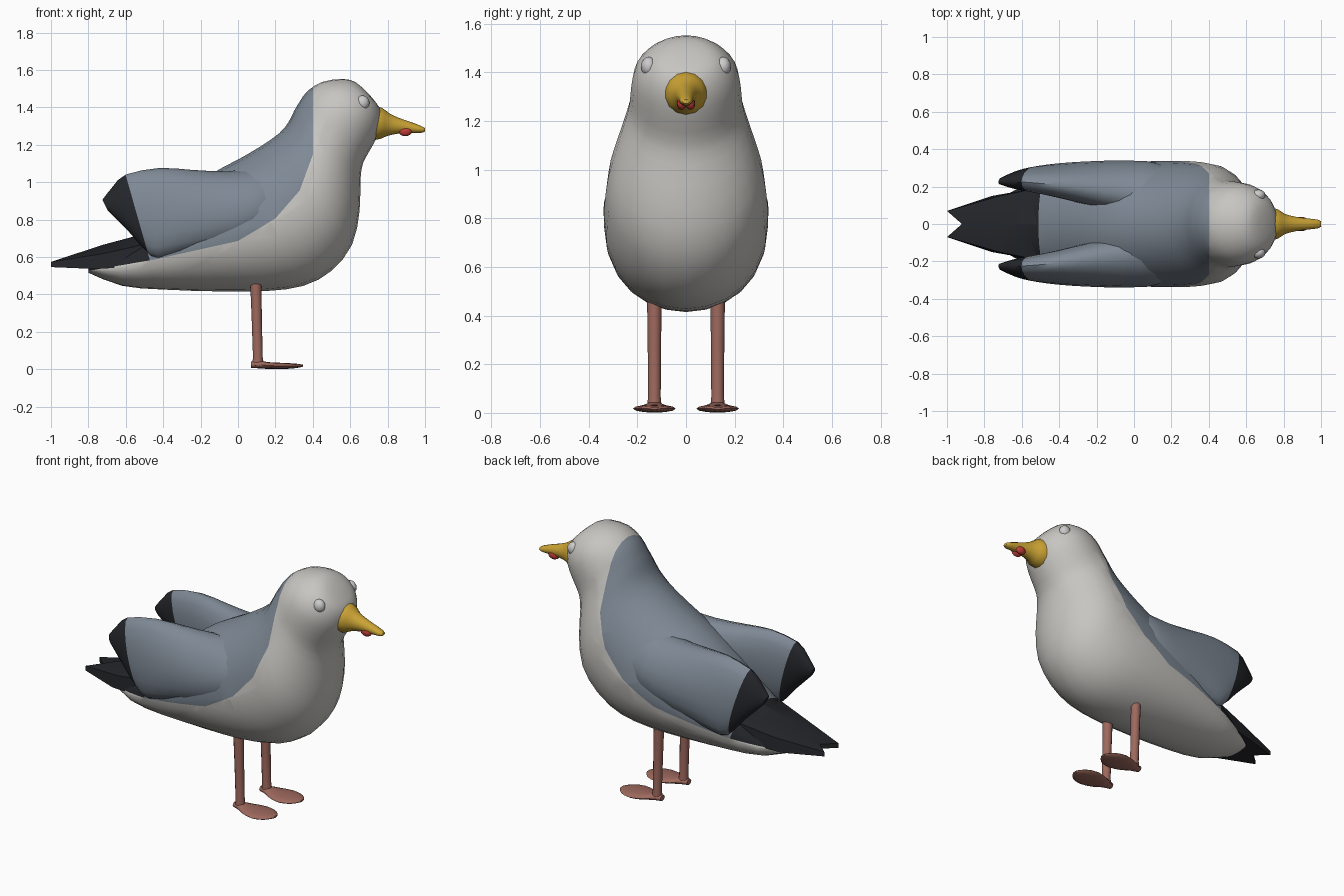
import bpy, bmesh, math
from mathutils import Vector

if "Cube" in bpy.data.objects:
    bpy.data.objects.remove(bpy.data.objects["Cube"])


def material(name, rgb):
    m = bpy.data.materials.new(name)
    m.diffuse_color = (*rgb, 1)
    m.use_nodes = True
    m.node_tree.nodes["Principled BSDF"].inputs["Base Color"].default_value = m.diffuse_color
    return m


WHITE = material("pale_feathers", (0.57, 0.56, 0.53))
SLATE = material("slate_feathers", (0.21, 0.25, 0.30))
BLACK = material("black_feathers", (0.018, 0.019, 0.023))
YELLOW = material("beak_yellow", (0.60, 0.37, 0.035))
RED = material("spot_red", (0.55, 0.05, 0.04))
PINK = material("leg_pink", (0.34, 0.14, 0.11))


def finish(name, bm, mats, angle=50):
    bmesh.ops.recalc_face_normals(bm, faces=bm.faces[:])
    me = bpy.data.meshes.new(name)
    bm.to_mesh(me)
    bm.free()
    ob = bpy.data.objects.new(name, me)
    bpy.context.collection.objects.link(ob)
    for m in mats:
        me.materials.append(m)
    bpy.ops.object.select_all(action='DESELECT')
    ob.select_set(True)
    bpy.context.view_layer.objects.active = ob
    bpy.ops.object.shade_smooth_by_angle(angle=math.radians(angle))
    return ob


def smooth_rows(rows, steps):
    """Catmull-Rom interpolation between section rows."""
    out = []
    for i in range(len(rows) - 1):
        a, b, c, d = (rows[min(max(i + k, 0), len(rows) - 1)] for k in (-1, 0, 1, 2))
        for s in range(steps):
            t = s / steps
            out.append([0.5 * (2 * q + (r - p) * t + (2 * p - 5 * q + 4 * r - u) * t * t
                               + (3 * q - p - 3 * r + u) * t ** 3)
                        for p, q, r, u in zip(a, b, c, d)])
    return out + [rows[-1]]


def loft(rows, n=20, steps=2, side=1):
    """Rows: bottom x, z, y, top x, z, y, half width. Oval rings are skinned."""
    bm = bmesh.new()
    rings = []
    for bx, bz, by, tx, tz, ty, w in smooth_rows(rows, steps):
        b, t = Vector((bx, side * by, bz)), Vector((tx, side * ty, tz))
        rings.append([bm.verts.new((b + t) / 2 + (t - b) / 2 * math.cos(a) + Vector((0, w * math.sin(a), 0)))
                      for a in (2 * math.pi * k / n for k in range(n))])
    for r, s in zip(rings, rings[1:]):
        for k in range(n):
            bm.faces.new((r[k], r[k - 1], s[k - 1], s[k]))
    bm.faces.new(rings[0])
    bm.faces.new(rings[-1])
    return bm


def mid(rows):
    return [(bx, bz, 0, tx, tz, 0, w) for bx, bz, tx, tz, w in rows]


# Plumage borders, drawn in side view and cut cleanly through the mesh
MANTLE = [(0.4, 1.6), (0.4, 1.15), (0.33, 0.96), (0.2, 0.81), (0, 0.69), (-0.45, 0.59), (-0.8, 0.53)]
TIP = [(-0.6, 1.04), (-0.475, 0.6)]


def segments(line):
    for (x0, z0), (x1, z1) in zip(line, line[1:]):
        yield (Vector((x0, 0, z0)), Vector((z1 - z0, 0, x0 - x1)).normalized(),
               (min(x0, x1), max(x0, x1), min(z0, z1), max(z0, z1)))


def paint(bm, margin=0.13):
    cuts, tips = list(segments(MANTLE)), list(segments(TIP))
    for co, no, (xa, xb, za, zb) in cuts + tips:
        faces = []
        for f in bm.faces:
            c = f.calc_center_median()
            if xa - margin < c.x < xb + margin and za - margin < c.z < zb + margin:
                faces.append(f)
        geom = list({v for f in faces for v in f.verts}) + list({e for f in faces for e in f.edges}) + faces
        bmesh.ops.bisect_plane(bm, geom=geom, dist=1e-5, plane_co=co, plane_no=no)
    for f in bm.faces:
        c = f.calc_center_median()
        if all((c - co).dot(no) > 0 for co, no, _ in cuts):
            f.material_index = 2 if (c - tips[0][0]).dot(tips[0][1]) > 0 else 1
    return bm


# Body, neck and head in one continuous skin
body = loft(mid([
    (-0.80, 0.52, -0.80, 0.56, 0.09), (-0.62, 0.45, -0.62, 0.65, 0.19),
    (-0.40, 0.43, -0.46, 0.77, 0.255), (-0.10, 0.42, -0.30, 0.93, 0.305),
    (0.15, 0.422, -0.14, 1.05, 0.33), (0.35, 0.45, 0.00, 1.125, 0.338),
    (0.50, 0.53, 0.12, 1.195, 0.335), (0.61, 0.67, 0.22, 1.265, 0.32),
    (0.65, 0.85, 0.27, 1.325, 0.285), (0.655, 1.02, 0.30, 1.385, 0.25),
    (0.67, 1.11, 0.33, 1.435, 0.232), (0.72, 1.20, 0.37, 1.49, 0.225),
    (0.76, 1.29, 0.45, 1.54, 0.207), (0.768, 1.37, 0.56, 1.556, 0.152),
    (0.745, 1.42, 0.63, 1.538, 0.088), (0.70, 1.475, 0.69, 1.485, 0.01)]), 24)
finish("body", paint(body), [WHITE, SLATE, BLACK])

# Folded wings, blending into the back at the shoulder
WING = [(0.32, 0.98, 0.18, 0.25, 1.1, 0.14, 0.03), (0.18, 0.80, 0.24, 0.10, 1.08, 0.14, 0.12),
        (0.0, 0.69, 0.235, -0.06, 1.062, 0.165, 0.135), (-0.22, 0.645, 0.245, -0.25, 1.07, 0.19, 0.115),
        (-0.38, 0.61, 0.255, -0.42, 1.08, 0.21, 0.09), (-0.465, 0.61, 0.255, -0.60, 1.045, 0.225, 0.068),
        (-0.58, 0.735, 0.25, -0.67, 0.98, 0.225, 0.048), (-0.695, 0.85, 0.235, -0.725, 0.91, 0.225, 0.018)]
for side, label in ((1, "left"), (-1, "right")):
    finish(label + "_wing", paint(loft(WING, 18, side=side)), [WHITE, SLATE, BLACK])

# Forked tail: strips across the width, each with a top and a bottom
bm = bmesh.new()
sections = []
for x_end, y0, y1, y2, drop in ((-1.0, 0.21, 0.15, 0.07, 0.06), (-0.92, 0, 0, 0, 0), (-1.0, -0.21, -0.15, -0.07, 0.06)):
    top = [(-0.42, y0, 0.75 - drop), (-0.72, y1, 0.67 - drop * 0.8), (x_end, y2, 0.578)]
    low = [(x_end, y2, 0.55), (-0.76, y1, 0.54), (-0.42, y0, 0.56)]
    sections.append([bm.verts.new(p) for p in top + low])
for r, s in zip(sections, sections[1:]):
    for k in range(6):
        bm.faces.new((r[k - 1], r[k], s[k], s[k - 1]))
for s in (sections[0], sections[-1]):
    bm.faces.new((s[0], s[1], s[4], s[5]))
    bm.faces.new((s[1], s[2], s[3], s[4]))
finish("tail", bm, [BLACK], 30)

# Beak with a flared base
finish("beak", loft(mid([
    (0.72, 1.228, 0.70, 1.415, 0.093), (0.762, 1.236, 0.768, 1.402, 0.082),
    (0.80, 1.252, 0.81, 1.372, 0.056), (0.86, 1.264, 0.865, 1.346, 0.040),
    (0.93, 1.266, 0.935, 1.322, 0.030), (0.98, 1.268, 0.985, 1.302, 0.024),
    (1.0, 1.275, 1.0, 1.292, 0.014)]), 14), [YELLOW])


def ellipsoid(name, loc, radii, mats):
    bm = bmesh.new()
    bmesh.ops.create_uvsphere(bm, u_segments=12, v_segments=8, radius=1)
    bmesh.ops.scale(bm, vec=radii, verts=bm.verts)
    bmesh.ops.translate(bm, vec=loc, verts=bm.verts)
    return finish(name, bm, mats)


# Paired eyes, beak spots, legs and webbed feet
FOOT = [(0.07, 0.012, 0.07, 0.045, 0.022), (0.12, 0.008, 0.12, 0.05, 0.04), (0.16, 0.006, 0.16, 0.042, 0.064),
        (0.24, 0.005, 0.24, 0.038, 0.088), (0.31, 0.01, 0.31, 0.034, 0.066), (0.348, 0.018, 0.348, 0.028, 0.02)]
for side, label in ((1, "left"), (-1, "right")):
    ellipsoid(label + "_eye", (0.665, side * 0.153, 1.428), (0.038, 0.032, 0.04), [])
    ellipsoid(label + "_beak_spot", (0.895, side * 0.018, 1.276), (0.036, 0.02, 0.026), [RED])
    leg = [(0.065, 0.47, side * 0.13, 0.125, 0.47, side * 0.13, 0.03),
           (0.08, 0.07, side * 0.13, 0.132, 0.07, side * 0.13, 0.026),
           (0.07, 0.025, side * 0.13, 0.145, 0.025, side * 0.13, 0.036)]
    finish(label + "_leg", loft(leg, 12), [PINK])
    foot = [(a, b, side * 0.13, c, d, side * 0.13, w) for a, b, c, d, w in FOOT]
    finish(label + "_foot", loft(foot, 12), [PINK])
for ob in bpy.context.collection.objects:
    ob.location.z -= 0.004
